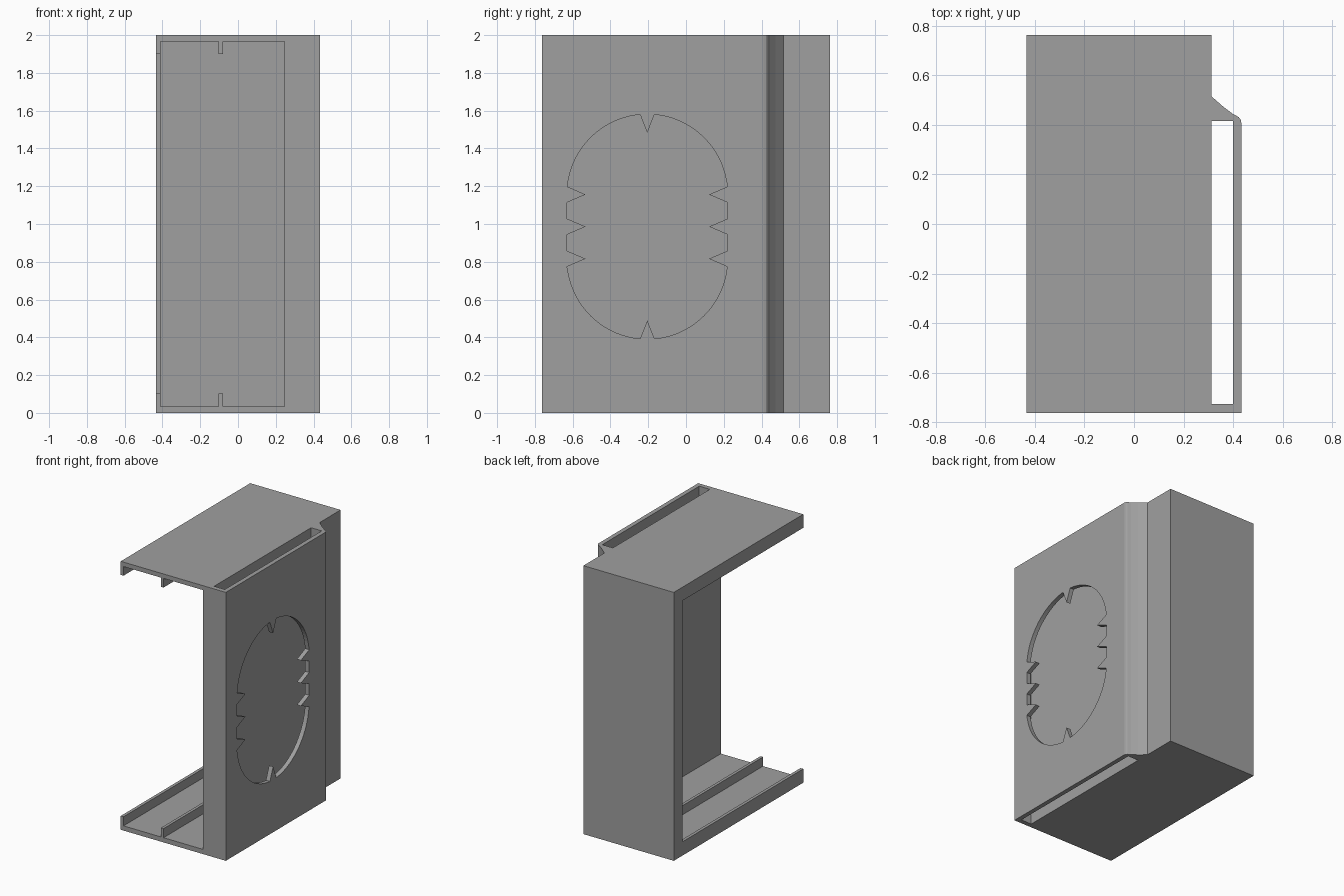
import bpy, bmesh, math
from mathutils import Vector

if "Cube" in bpy.data.objects:
    bpy.data.objects.remove(bpy.data.objects["Cube"])

grey = bpy.data.materials.new("plain_grey")
grey.diffuse_color = (0.35, 0.35, 0.35, 1)
grey.use_nodes = True
grey.node_tree.nodes["Principled BSDF"].inputs["Base Color"].default_value = grey.diffuse_color


def prism(name, points, offset):
    """Extrude a closed outline of 3D points along an offset."""
    bm = bmesh.new()
    face = bm.faces.new([bm.verts.new(p) for p in points])
    top = bmesh.ops.extrude_face_region(bm, geom=[face])
    verts = [g for g in top["geom"] if isinstance(g, bmesh.types.BMVert)]
    bmesh.ops.translate(bm, verts=verts, vec=Vector(offset))
    bmesh.ops.recalc_face_normals(bm, faces=bm.faces)
    mesh = bpy.data.meshes.new(name)
    bm.to_mesh(mesh)
    bm.free()
    mesh.materials.append(grey)
    obj = bpy.data.objects.new(name, mesh)
    bpy.context.collection.objects.link(obj)
    return obj


def box(name, x0, x1, y0, y1, z0, z1):
    return prism(name, [(x0, y0, z0), (x1, y0, z0), (x1, y1, z0), (x0, y1, z0)],
                 (0, 0, z1 - z0))


# Housing: plan outline with the sloped shoulder, extruded upwards
plan = [(-0.433, -0.762), (0.433, -0.762), (0.433, 0.41), (0.430, 0.423),
        (0.422, 0.432), (0.40, 0.444), (0.36, 0.474), (0.312, 0.516),
        (0.312, 0.762), (-0.433, 0.762)]
housing = prism("housing", [(x, y, 0) for x, y in plan], (0, 0, 2))

# Cavity open to the front and left, and the vertical slot in the side wall
cavity = box("cavity_cutter", -0.6, 0.245, -1, 0.727, 0.035, 1.967)
slot = box("slot_cutter", 0.312, 0.40, -0.727, 0.415, -0.2, 2.2)

# Long round-ended window with pointed teeth: right half, then mirrored
CY, CZ, R, TOOTH = -0.205, 0.986, 0.425, 0.098
HALF = 0.17                                   # arc centres above and below CZ
a0, a1 = math.asin(0.042 / R), math.acos(0.038 / R)
arc = [(R * math.cos(a), HALF + R * math.sin(a))
       for a in (a0 + (a1 - a0) * i / 18 for i in range(19))]
side = [(y, -z) for y, z in reversed(arc)]
for z in (-HALF, 0, HALF):
    side += [(R, z - 0.042), (R - TOOTH, z), (R, z + 0.042)]
side += arc
tip = HALF + R - TOOTH
half = side + [(0, tip)]
outline = half + [(-y, -z) for y, z in half]
clean = []
for p in outline:
    if not clean or math.dist(p, clean[-1]) > 0.006:
        clean.append(p)
window = prism("window_cutter", [(0.36, CY + y, CZ + z) for y, z in clean], (0.2, 0, 0))

for cutter in (cavity, slot, window):
    mod = housing.modifiers.new(cutter.name, "BOOLEAN")
    mod.operation = "DIFFERENCE"
    mod.solver = "EXACT"
    mod.object = cutter
bpy.context.view_layer.update()
cut = bpy.data.meshes.new_from_object(
    housing.evaluated_get(bpy.context.evaluated_depsgraph_get()))
housing.modifiers.clear()
housing.data = cut
cut.materials.clear()
cut.materials.append(grey)
for cutter in (cavity, slot, window):
    bpy.data.objects.remove(cutter)

# Lips round the open left side and guide ribs on floor and ceiling
for label, z0, z1 in (("lower", 0.035, 0.103), ("upper", 1.899, 1.967)):
    box(label + "_lip", -0.433, -0.41, -0.762, 0.727, z0, z1)
    box(label + "_rib", -0.102, -0.08, -0.762, 0.727, z0, z1)
box("back_lip", -0.433, -0.41, 0.66, 0.727, 0.103, 1.899)
